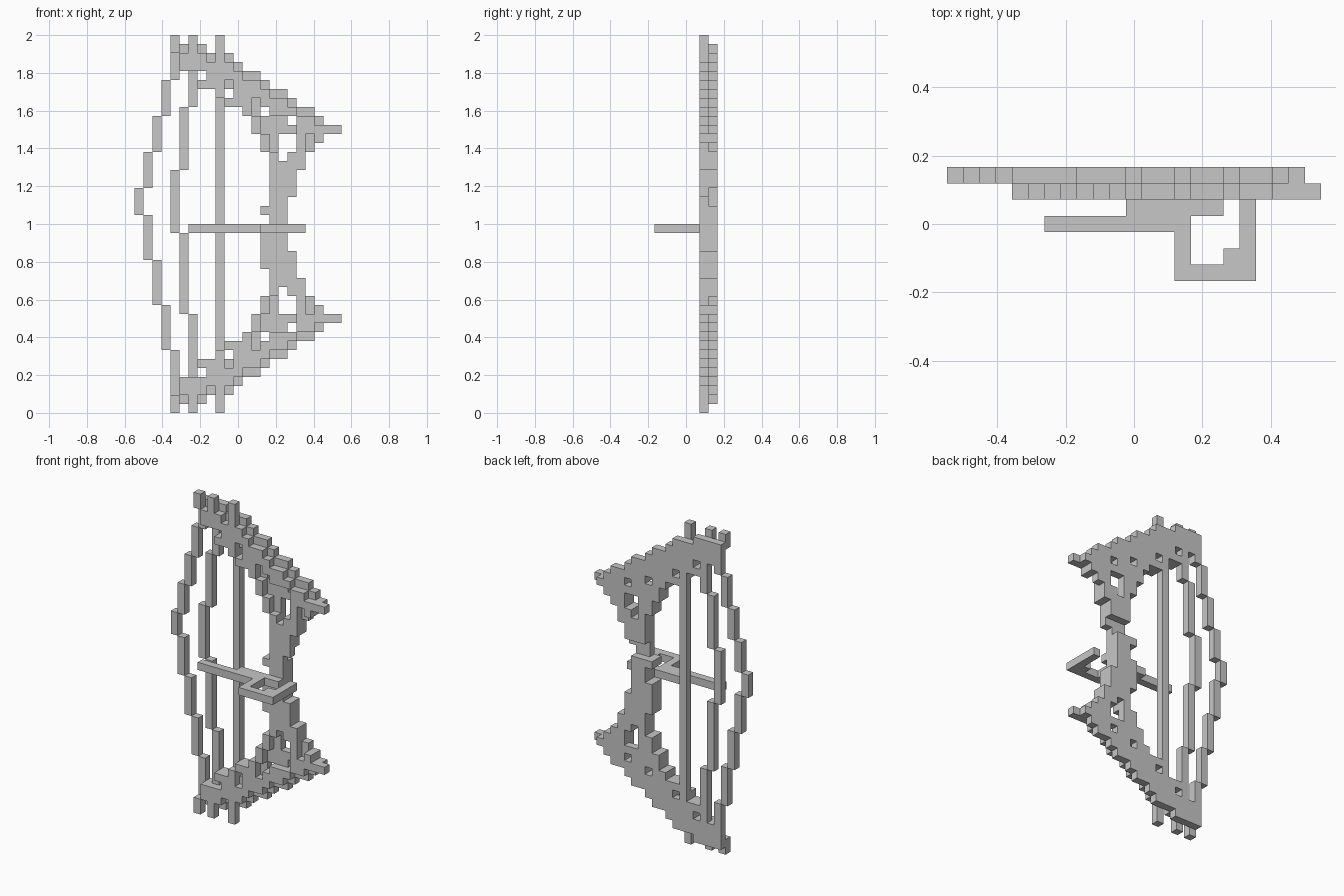
import bpy
import bmesh
from mathutils import Vector

if "Cube" in bpy.data.objects:
    bpy.data.objects.remove(bpy.data.objects["Cube"], do_unlink=True)

V = 2 / 42                      # block size
HEIGHT = 42                     # blocks from foot to tip
FRONT, BACK = 5, 6              # depth layers of the bow
ORIGIN = Vector((-11.5, -3.5, 0))
GREY = (0.57, 0.57, 0.57, 1)

grey = bpy.data.materials.new("plain_grey")
grey.use_nodes = True
grey.diffuse_color = GREY
grey.node_tree.nodes["Principled BSDF"].inputs["Base Color"].default_value = GREY

parts = {}
taken = set()


def block(part, i0, i1, j0, j1, k0, k1):
    """Fill an inclusive range of blocks for a part."""
    for i in range(i0, i1 + 1):
        for j in range(j0, j1 + 1):
            for k in range(k0, k1 + 1):
                if (i, j, k) not in taken:
                    taken.add((i, j, k))
                    parts.setdefault(part, set()).add((i, j, k))


def column(part, i, j, k0, k1):
    block(part, i, i, j, j, k0, k1)


# Limbs: lowest and highest block per column, starting at column 4
LOWS = [37, 38, 37, 36, 36, 35, 34, 34, 33, 31, 29, 27, 31, 31, 27, 29, 30, 31]
TOPS = [40, 40, 40, 40, 39, 39, 39, 38, 37, 37, 36, 35, 35, 34, 33, 33, 32, 31]
HOLES = {(7, 37), (10, 35), (14, 33), (17, 32)}


def limb(part, place):
    for n, (low, top) in enumerate(zip(LOWS, TOPS)):
        i = n + 4
        for k in range(low, top + 1):
            if (i, k) in HOLES:
                continue
            column(part, i, BACK, place(k), place(k))
            # raised front strips along the outer and inner edges
            outer = i > 4 and top - 2 <= k < top
            inner = 6 < i < 16 and k <= low + 1
            bracket = i == 18 and k < 32
            if outer or inner or bracket:
                column(part, i, FRONT, place(k), place(k))
    for i in range(19, 23):
        column(part, i, FRONT, place(31), place(31))
    # string ends standing proud of the limb
    for i, low in [(4, 40), (6, 38), (9, 38)]:
        for k in range(low, HEIGHT):
            column(part, i, FRONT, place(k), place(k))


limb("upper_limb", lambda k: k)
limb("lower_limb", lambda k: HEIGHT - 1 - k)

# Handle joining the limbs, notched at the back above the grip
block("handle", 15, 16, FRONT, FRONT, 14, 27)
block("handle", 15, 16, BACK, BACK, 14, 22)
block("handle", 15, 16, BACK, BACK, 25, 27)
block("handle", 17, 17, FRONT, FRONT, 24, 28)
block("handle", 17, 17, BACK, BACK, 25, 28)
block("handle", 17, 17, FRONT, BACK, 13, 17)
block("handle", 14, 14, FRONT, BACK, 16, 19)
block("handle", 14, 14, FRONT, BACK, 22, 22)

# Outer string, stepped
for i, k0, k1 in [(0, 22, 24), (1, 17, 21), (1, 25, 28), (2, 12, 16), (2, 29, 32),
                  (3, 7, 11), (3, 33, 36), (4, 1, 6)]:
    column("outer_string", i, BACK, k0, k1)

# Middle string, stepped, and straight inner string
for i, k0, k1 in [(4, 20, 26), (5, 11, 19), (5, 27, 33), (6, 1, 10), (6, 34, 40)]:
    column("middle_string", i, BACK, k0, k1)
column("inner_string", 9, BACK, 2, 39)

# Arrow rest and hooked guard in front of the handle
for i0, i1, j0, j1 in [(6, 14, 3, 3), (11, 16, 4, 4), (14, 14, 0, 4),
                       (14, 18, 0, 0), (17, 18, 1, 1), (18, 18, 0, 4)]:
    block("arrow_rest", i0, i1, j0, j1, 20, 20)


def build(name, cells):
    """Make the exposed shell of a set of blocks."""
    bm = bmesh.new()
    verts = {}

    def vert(p):
        key = tuple(round(c) for c in p)
        if key not in verts:
            verts[key] = bm.verts.new((Vector(key) + ORIGIN) * V)
        return verts[key]

    for cell in cells:
        for axis in range(3):
            for side in (0, 1):
                near = list(cell)
                near[axis] += 2 * side - 1
                if tuple(near) in taken:
                    continue
                u, w = Vector((0, 0, 0)), Vector((0, 0, 0))
                u[(axis + 1) % 3] = 1
                w[(axis + 2) % 3] = 1
                base = Vector(cell)
                base[axis] += side
                ring = [base, base + u, base + u + w, base + w]
                if not side:
                    ring.reverse()
                bm.faces.new([vert(p) for p in ring])
    bmesh.ops.dissolve_limit(bm, angle_limit=0.01, verts=bm.verts[:], edges=bm.edges[:])
    mesh = bpy.data.meshes.new(name)
    bm.to_mesh(mesh)
    bm.free()
    mesh.materials.append(grey)
    bpy.context.collection.objects.link(bpy.data.objects.new(name, mesh))


for name, cells in parts.items():
    build(name, cells)
